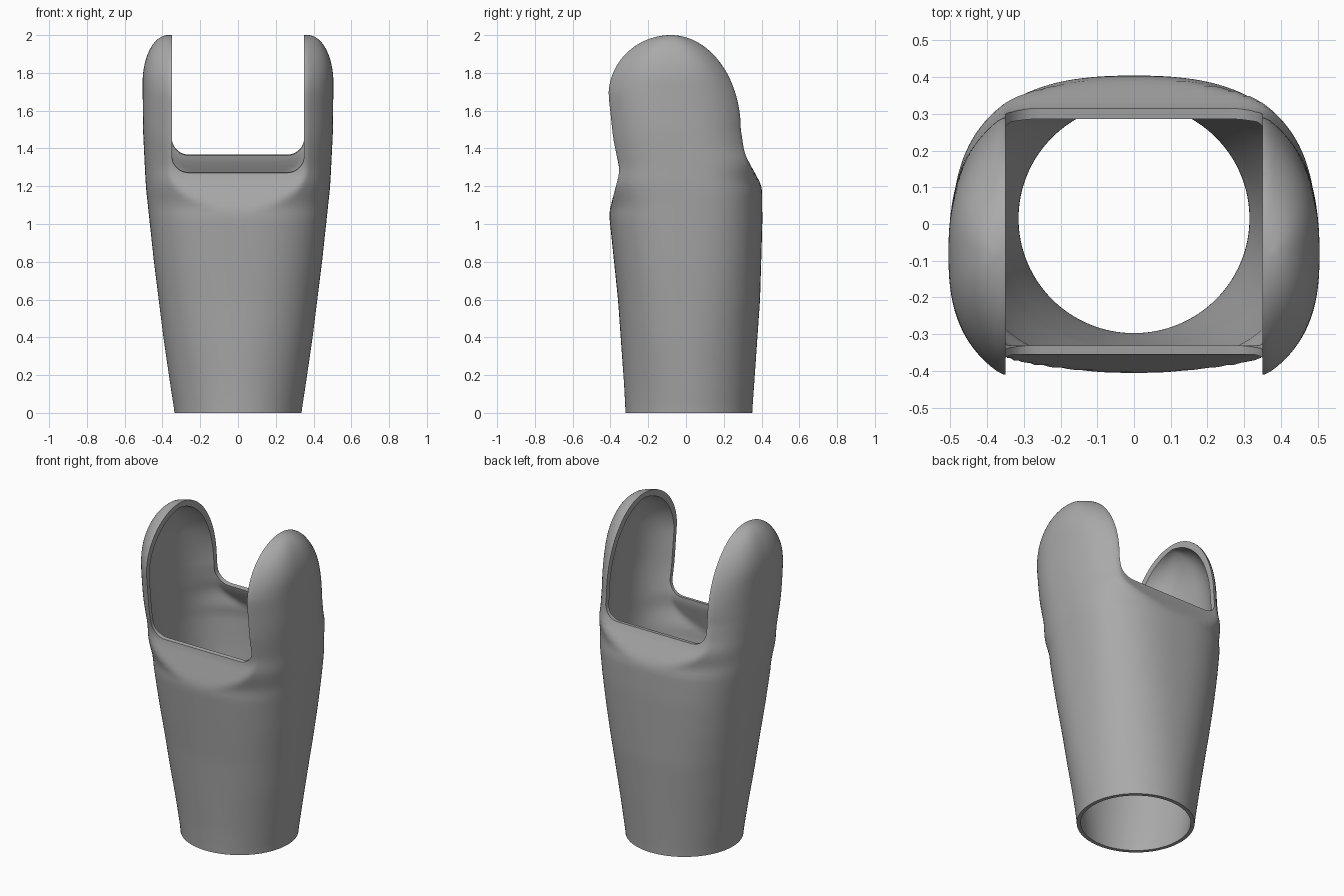
import bpy
import math

cube = bpy.data.objects.get("Cube")
if cube:
    bpy.data.objects.remove(cube, do_unlink=True)

TOP, SLOT, RIM_X, SEGMENTS = 2.0, 0.35, 0.36, 128

# Outline keys: (height, distance from the middle)
WIDTH = [(0, .335), (.14, .357), (.4, .395), (.8, .445), (1.2, .488), (1.5, .503), (1.75, .505)]
FRONT = [(0, .32), (.14, .327), (.6, .36), (1.06, .408), (1.28, .35), (1.45, .385), (1.68, .41)]
BACK = [(0, .35), (.14, .36), (.6, .392), (1.0, .404), (1.2, .403), (1.37, .31), (1.5, .29)]


def ramp(a, b, z):
    t = min(max((z - a) / (b - a), 0), 1)
    return t * t * (3 - 2 * t)


def lookup(keys, z):
    """Linear interpolation along an outline."""
    if z <= keys[0][0]:
        return keys[0][1]
    for (z0, v0), (z1, v1) in zip(keys, keys[1:]):
        if z <= z1:
            return v0 + (v1 - v0) * (z - z0) / (z1 - z0)
    return keys[-1][1]


def soft(keys, z, r=.03):
    """Outline with slightly rounded corners."""
    return sum(lookup(keys, z + r * s) for s in (-1, -.5, 0, .5, 1)) / 5


def dome(z, start):
    return math.sqrt(max(1 - ((z - start) / (TOP - start)) ** 2, 0))


def section(z, inset):
    """Rounded cross-section whose depth is limited by the side outline."""
    power = 2 + .6 * ramp(0, 1.2, z)
    middle = .015 * (1 - ramp(0, .5, z)) - .08 * ramp(1.1, 1.6, z)
    width = soft(WIDTH, z) if z < 1.75 else .37 + .135 * dome(z, 1.75)
    front = soft(FRONT, z) if z < 1.68 else .08 + .33 * dome(z, 1.68)
    back = soft(BACK, z) if z < 1.5 else -.08 + .37 * dome(z, 1.5)
    corner = (1 - min(RIM_X / max(width, RIM_X + .005), 1) ** power) ** (1 / power)
    points = []
    for i in range(SEGMENTS):
        a = 2 * math.pi * i / SEGMENTS
        c, s = math.cos(a), math.sin(a)
        if s < 0:
            limit, grow = front + middle, ramp(1.06, 1.28, z)
        else:
            limit, grow = back - middle, ramp(1.2, 1.37, z)
        limit = max(limit - inset, .002)
        depth = limit * (1 + grow * (1 / corner - 1))
        x = math.copysign(abs(c) ** (2 / power), c) * (width - inset)
        y = min(abs(s) ** (2 / power) * depth, limit)
        points.append((x, middle + math.copysign(y, s)))
    return points


def make_object(name, verts, faces):
    mesh = bpy.data.meshes.new(name)
    mesh.from_pydata(verts, [], faces)
    obj = bpy.data.objects.new(name, mesh)
    bpy.context.collection.objects.link(obj)
    return obj


def loft(name, rings):
    """Closed solid through rings of equal length."""
    n = len(rings[0])
    verts = [p for ring in rings for p in ring]
    faces = [(r * n + i, r * n + (i + 1) % n, (r + 1) * n + (i + 1) % n, (r + 1) * n + i)
             for r in range(len(rings) - 1) for i in range(n)]
    last = (len(rings) - 1) * n
    faces += [tuple(reversed(range(n))), tuple(range(last, last + n))]
    return make_object(name, verts, faces)


def cut(obj, cutter):
    mod = obj.modifiers.new("cut", 'BOOLEAN')
    mod.operation, mod.solver, mod.object = 'DIFFERENCE', 'EXACT', cutter
    bpy.context.view_layer.objects.active = obj
    bpy.ops.object.modifier_apply(modifier=mod.name)
    bpy.data.objects.remove(cutter, do_unlink=True)


# Outer body and the slightly smaller hollow inside it
heights = [1.7 * i / 68 for i in range(68)]
heights += [1.7 + .2999 * math.sin(math.pi / 2 * i / 24) for i in range(25)]
shell = loft("sleeve_shell", [[(x, y, z) for x, y in section(z, 0)] for z in heights])
hollow = loft("hollow_cutter", [[(x, y, z / 1.015 if z else -.05) for x, y in section(z, .024)]
                                for z in heights])
cut(shell, hollow)

# Slot between the side lobes: rounded lower corners, floor rising to the back
radius = .09
right = [(SLOT - radius + radius * math.sin(a), radius - radius * math.cos(a))
         for a in (math.pi / 2 * i / 10 for i in range(11))]
right.append((SLOT, 1.2))
profile = right + [(-x, h) for x, h in reversed(right)]
slot = loft("slot_cutter", [[(x, y, 1.322 + .144 * y + h) for x, h in profile]
                            for y in (.8, -.8)])
cut(shell, slot)

# Single plain grey finish
grey = bpy.data.materials.new("plain_grey")
grey.use_nodes = True
colour = (.4, .4, .4, 1)
grey.diffuse_color = colour
grey.node_tree.nodes["Principled BSDF"].inputs["Base Color"].default_value = colour
shell.data.materials.clear()
shell.data.materials.append(grey)

bpy.ops.object.select_all(action='DESELECT')
shell.select_set(True)
bpy.context.view_layer.objects.active = shell
bpy.ops.object.shade_smooth_by_angle(angle=math.radians(40))
